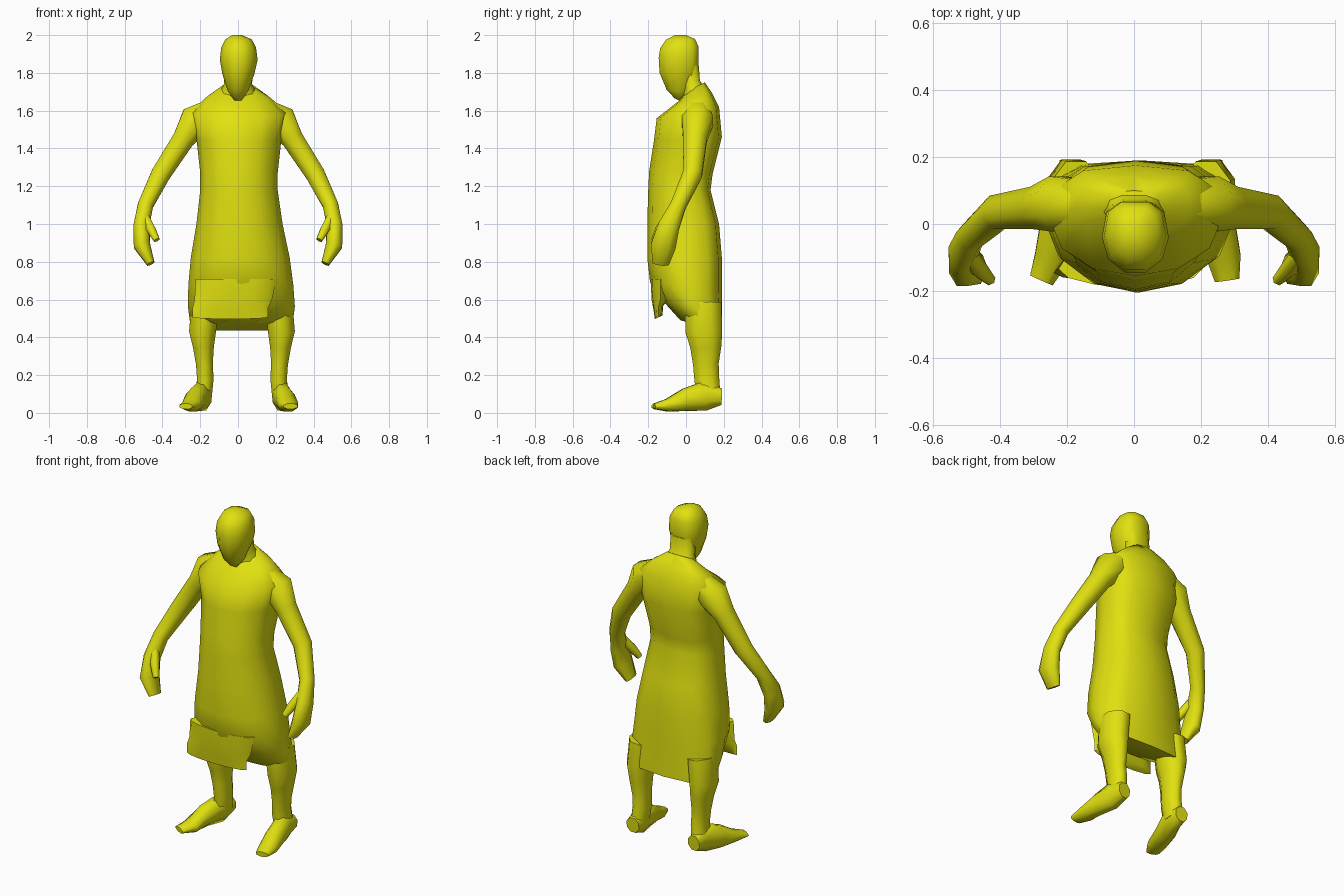
import bpy, bmesh, math
from mathutils import Vector

mat = bpy.data.materials.new("mustard yellow")
mat.diffuse_color = (0.75, 0.75, 0.005, 1)


def loft(name, rings):
    """Skin a closed body over a list of equal point rings."""
    bm = bmesh.new()
    loops = [[bm.verts.new(p) for p in ring] for ring in rings]
    n = len(loops[0])
    for a, b in zip(loops, loops[1:]):
        for i in range(n):
            j = (i + 1) % n
            bm.faces.new((a[i], a[j], b[j], b[i]))
    bm.faces.new(loops[0][::-1])
    bm.faces.new(loops[-1])
    bmesh.ops.recalc_face_normals(bm, faces=bm.faces)
    me = bpy.data.meshes.new(name)
    bm.to_mesh(me)
    bm.free()
    me.materials.append(mat)
    ob = bpy.data.objects.new(name, me)
    bpy.context.collection.objects.link(ob)
    bpy.ops.object.select_all(action='DESELECT')
    ob.select_set(True)
    bpy.context.view_layer.objects.active = ob
    bpy.ops.object.shade_smooth_by_angle(angle=math.radians(65))
    return ob


def slab(x, hw, front, back, z_front, z_back, n=12, mid=0.5, square=0.7):
    """Near-level ring: rounded front, squarer back, may tilt front to back."""
    pts, cy = [], front + (back - front) * mid
    for i in range(n):
        a = 2 * math.pi * i / n
        c, s = math.cos(a), math.sin(a)
        if s > 0:
            y = cy + (back - cy) * s ** square
            c = math.copysign(abs(c) ** square, c)
        else:
            y = cy + (cy - front) * s
        t = (y - front) / (back - front)
        pts.append((x + hw * c, y, z_front + (z_back - z_front) * t))
    return pts


def tube(name, path, n=8, side_axis=(0, 1, 0), mirror=1):
    """Limb along path entries (x, y, z, half across, half along side_axis)."""
    pts = [Vector(p[:3]) for p in path]
    rings = []
    for i, p in enumerate(path):
        t = (pts[min(i + 1, len(pts) - 1)] - pts[max(i - 1, 0)]).normalized()
        u = Vector(side_axis).cross(t).normalized()
        v = t.cross(u)
        ring = []
        for k in range(n):
            a = 2 * math.pi * (k + 0.5) / n
            q = pts[i] + 1.05 * (u * p[3] * math.cos(a) + v * p[4] * math.sin(a))
            ring.append((q.x * mirror, q.y, q.z))
        rings.append(ring)
    return loft(name, rings)


# Robe: x centre, half width, front y, back y, front z, back z
robe = [
    (0.0, 0.08, 0.0, 0.10, 1.70, 1.75),
    (0.0, 0.17, -0.04, 0.14, 1.65, 1.69),
    (0.005, 0.255, -0.155, 0.175, 1.56, 1.62),
    (0.005, 0.225, -0.17, 0.19, 1.44, 1.46),
    (0.005, 0.205, -0.195, 0.14, 1.28, 1.26),
    (0.005, 0.205, -0.20, 0.13, 1.18, 1.18),
    (0.008, 0.228, -0.205, 0.175, 1.0, 1.0),
    (0.012, 0.262, -0.205, 0.19, 0.82, 0.82),
    (0.015, 0.278, -0.19, 0.19, 0.69, 0.66),
    (0.018, 0.283, -0.115, 0.19, 0.585, 0.54),
    (0.018, 0.27, -0.03, 0.19, 0.49, 0.435),
]
loft("robe", [slab(*r) for r in robe])

# Loose front hem with a swept corner, hanging clear of the legs
hem = [
    (-0.01, 0.215, -0.188, -0.08, 0.71, 0.71),
    (-0.025, 0.205, -0.182, -0.09, 0.60, 0.60),
    (-0.04, 0.20, -0.172, -0.12, 0.545, 0.57),
    (-0.04, 0.20, -0.165, -0.125, 0.497, 0.515),
]
loft("front_hem", [slab(*r) for r in hem])

# Neck and head
neck = [
    (0.0, 0.10, -0.02, 0.11, 1.67, 1.71),
    (0.0, 0.075, -0.02, 0.075, 1.72, 1.76),
    (0.003, 0.075, -0.05, 0.07, 1.84, 1.84),
]
loft("neck", [slab(*r, n=10) for r in neck])
head = [
    (0.0, 0.018, -0.06, -0.02, 1.665, 1.645),
    (0.0, 0.055, -0.105, 0.02, 1.71, 1.70),
    (0.002, 0.085, -0.145, 0.065, 1.80, 1.79),
    (0.004, 0.10, -0.15, 0.07, 1.88, 1.86),
    (0.003, 0.092, -0.142, 0.07, 1.93, 1.94),
    (0.003, 0.07, -0.11, 0.05, 1.975, 1.98),
    (-0.005, 0.025, -0.06, 0.0, 2.0, 2.0),
]
loft("head", [slab(*r, n=10) for r in head])

# Arms with hands and thumbs, mirrored
arm = [
    (0.13, 0.06, 1.61, 0.06, 0.07),
    (0.225, 0.06, 1.545, 0.09, 0.085),
    (0.288, 0.048, 1.45, 0.06, 0.065),
    (0.408, 0.035, 1.265, 0.053, 0.052),
    (0.49, -0.04, 1.10, 0.042, 0.042),
    (0.512, -0.09, 0.99, 0.042, 0.058),
    (0.508, -0.12, 0.885, 0.045, 0.068),
    (0.462, -0.135, 0.79, 0.022, 0.045),
]
thumb = [
    (0.495, -0.09, 1.04, 0.025, 0.025),
    (0.462, -0.135, 0.975, 0.026, 0.026),
    (0.43, -0.168, 0.915, 0.018, 0.016),
]
for side, m in (("left", 1), ("right", -1)):
    tube(side + "_arm", arm, mirror=m)
    tube(side + "_thumb", thumb, n=6, mirror=m)

# Legs and outward-turned feet; the stance is slightly uneven
for side, m, dx, turn in (("left", 1, 0.0, 0.0), ("right", -1, -0.042, 0.02)):
    leg = [
        (0.215 + dx, 0.09, 0.58, 0.075, 0.10),
        (0.23 + dx, 0.095, 0.43, 0.073, 0.10),
        (0.225 + dx, 0.105, 0.35, 0.057, 0.085),
        (0.22 + dx, 0.105, 0.26, 0.046, 0.07),
        (0.215 + dx, 0.11, 0.18, 0.045, 0.068),
        (0.225 + dx, 0.12, 0.08, 0.045, 0.065),
    ]
    tube(side + "_leg", leg, mirror=m)
    foot = [
        (0.225 + dx, 0.188, 0.085, 0.045, 0.04),
        (0.23 + dx, 0.10, 0.09, 0.08, 0.05),
        (0.25 + dx + turn, 0.0, 0.07, 0.062, 0.053),
        (0.268 + dx + turn, -0.10, 0.04, 0.034, 0.052),
        (0.278 + dx + 2 * turn, -0.168, 0.035, 0.015, 0.038),
    ]
    tube(side + "_foot", foot, side_axis=(1, 0, 0), mirror=m)
